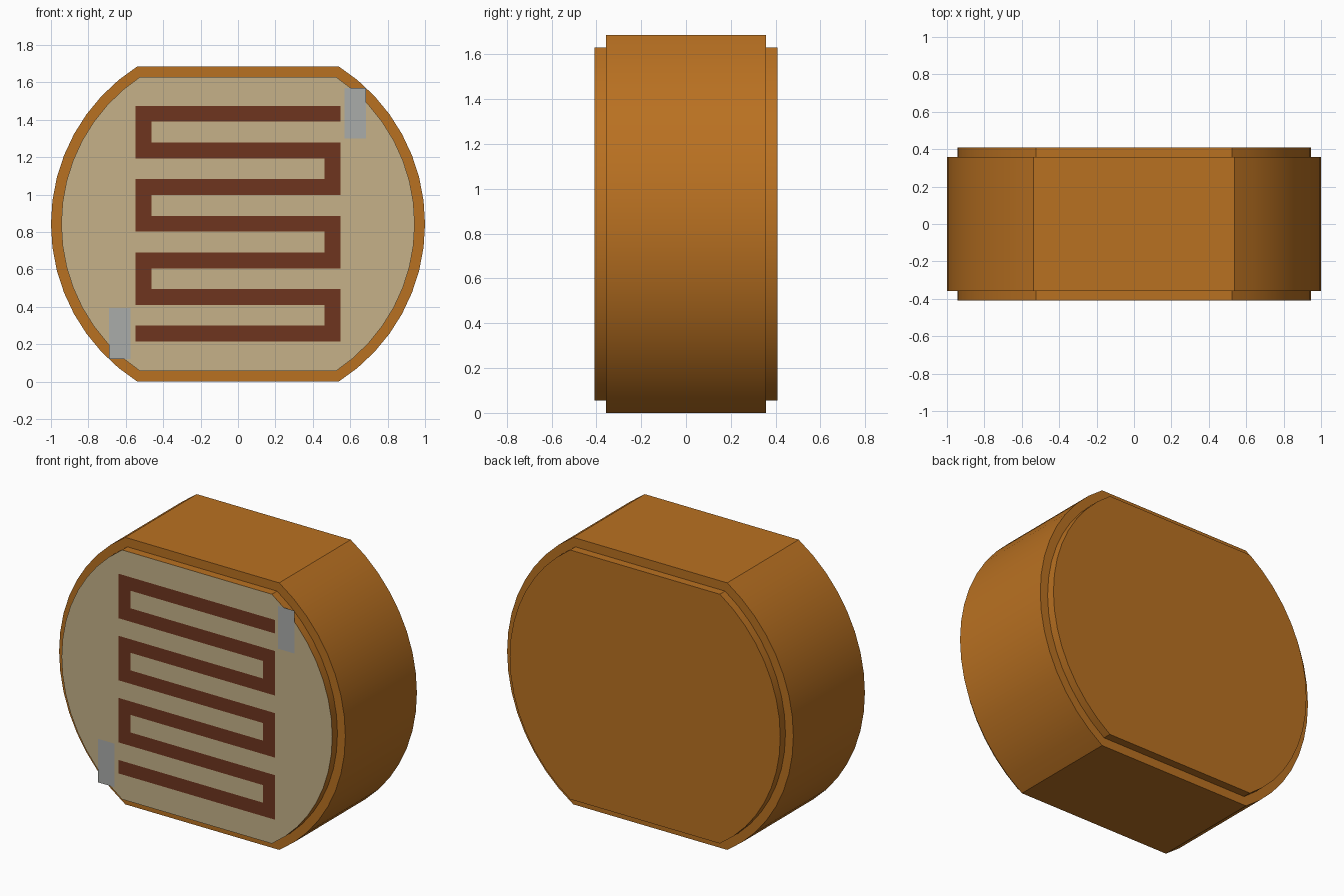
import bpy, bmesh, math

if "Cube" in bpy.data.objects:
    bpy.data.objects.remove(bpy.data.objects["Cube"])

CZ = 0.843          # height of the disc centre


def material(name, srgb):
    m = bpy.data.materials.new(name)
    m.diffuse_color = [c ** 2.2 for c in srgb] + [1.0]
    m.use_nodes = True
    m.node_tree.nodes["Principled BSDF"].inputs["Base Color"].default_value = m.diffuse_color
    return m


ORANGE = material("orange_casing", (0.72, 0.44, 0.15))
TAN = material("tan_ceramic", (0.77, 0.69, 0.53))
BROWN = material("brown_track", (0.43, 0.22, 0.14))
GREY = material("grey_metal", (0.66, 0.67, 0.66))


def outline(radius, half_h, n=16):
    """Circle with its top and bottom cut flat, as (x, z) points."""
    a = math.asin(half_h / radius)
    angles = [-a + 2 * a * i / n for i in range(n + 1)]
    right = [(radius * math.cos(t), CZ + radius * math.sin(t)) for t in angles]
    return right + [(-x, z) for x, z in reversed(right)]


def rect(x0, x1, z0, z1):
    return [(x0, z0), (x1, z0), (x1, z1), (x0, z1)]


def build(name, polygons, y, mat, depth=0.0):
    """Flat polygons facing the front, optionally extruded backwards."""
    bm = bmesh.new()
    for poly in polygons:
        bm.faces.new([bm.verts.new((x, y, z)) for x, z in poly])
    if depth:
        ext = bmesh.ops.extrude_face_region(bm, geom=bm.faces[:], use_keep_orig=True)
        verts = [g for g in ext["geom"] if isinstance(g, bmesh.types.BMVert)]
        bmesh.ops.translate(bm, verts=verts, vec=(0, depth, 0))
        bmesh.ops.recalc_face_normals(bm, faces=bm.faces)
    else:
        bmesh.ops.remove_doubles(bm, verts=bm.verts, dist=1e-4)
    me = bpy.data.meshes.new(name)
    bm.to_mesh(me)
    bm.free()
    me.materials.append(mat)
    ob = bpy.data.objects.new(name, me)
    bpy.context.collection.objects.link(ob)
    if depth:
        bpy.ops.object.select_all(action="DESELECT")
        ob.select_set(True)
        bpy.context.view_layer.objects.active = ob
        bpy.ops.object.shade_smooth_by_angle(angle=math.radians(25))
    return ob


# Casing and the slightly smaller core that steps out front and back
build("casing", [outline(1.0, 0.843)], -0.357, ORANGE, 0.714)
build("core", [outline(0.945, 0.787)], -0.409, ORANGE, 0.818)

# Ceramic front face
build("ceramic_face", [outline(0.945, 0.787)], -0.410, TAN)

# Zigzag track: seven bars joined alternately at left and right
X, W, PITCH, TOP = 0.547, 0.085, 0.196, 1.475
parts = []
for i in range(7):
    z1 = TOP - i * PITCH
    parts.append(rect(-X, X, z1 - W, z1))
    if i < 6:
        x0 = -X if i % 2 == 0 else X - W
        parts.append(rect(x0, x0 + W, z1 - PITCH, z1 - W))
build("zigzag_track", parts, -0.412, BROWN)

# Terminals in opposite corners
build("terminal_right", [rect(0.57, 0.685, 1.30, 1.57)], -0.413, GREY)
build("terminal_left", [rect(-0.69, -0.575, 0.12, 0.395)], -0.413, GREY)
